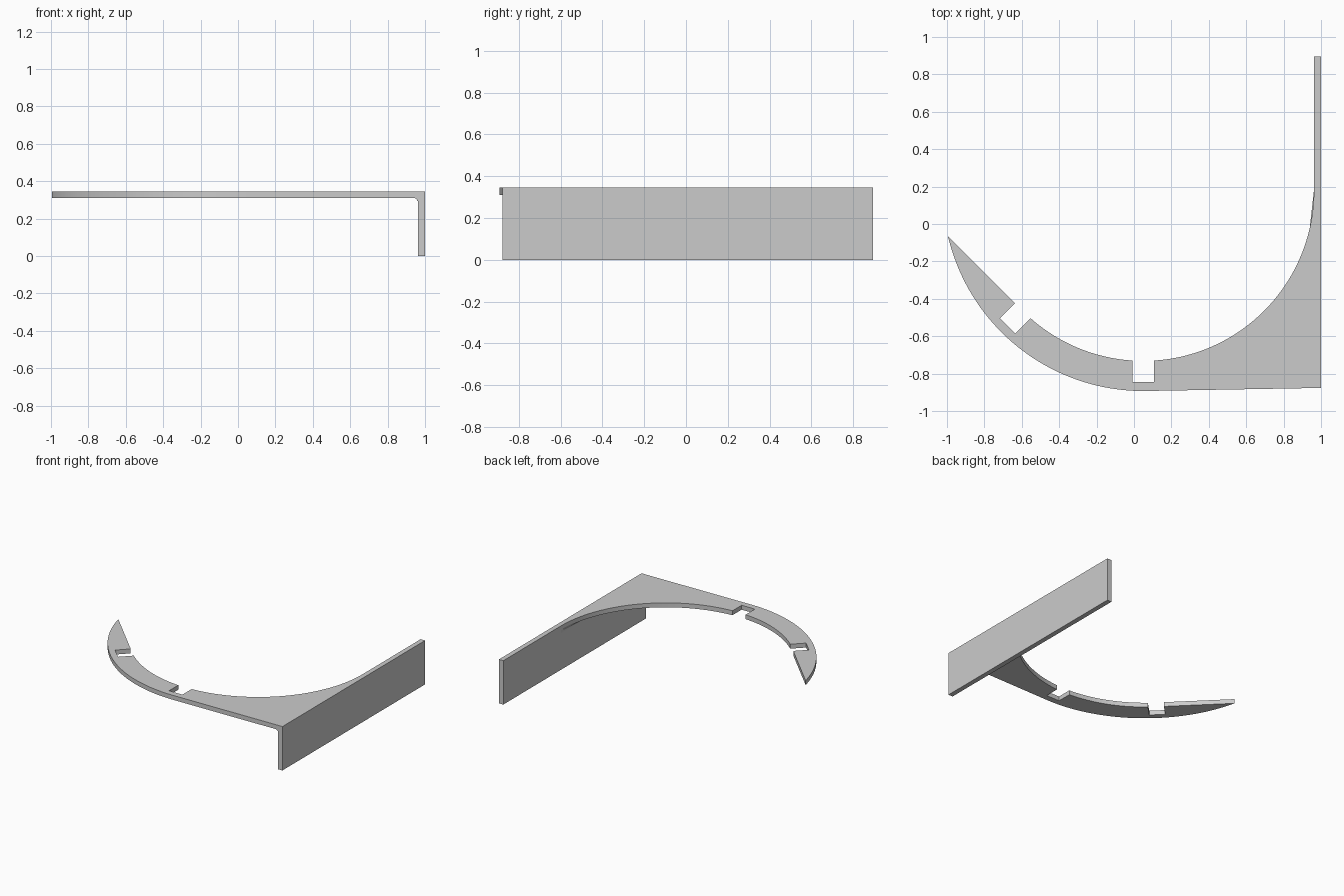
import bpy, bmesh
from math import cos, sin, pi, sqrt, asin
from mathutils import Vector

cube = bpy.data.objects.get("Cube")
if cube:
    bpy.data.objects.remove(cube, do_unlink=True)

grey = bpy.data.materials.new("plain grey")
grey.use_nodes = True
grey.diffuse_color = (0.6, 0.6, 0.6, 1)
grey.node_tree.nodes["Principled BSDF"].inputs["Base Color"].default_value = grey.diffuse_color

CENTRE = Vector((0.05, 0.18))
INNER, OUTER, SLOT_FLOOR = 0.912, 1.073, 1.025
SLOT_HALF = 0.0575
WALL_IN, FRONT, BACK = 0.962, -0.877, 0.895
UNDER, TOP = 0.31, 0.345
DOWN, DIAGONAL = -pi / 2, -3 * pi / 4


def arc(radius, start, end, steps=48):
    angles = [start + (end - start) * i / steps for i in range(steps + 1)]
    return [CENTRE + radius * Vector((cos(a), sin(a))) for a in angles]


def slot_point(angle, out, side):
    """Point measured outwards and sideways from the arc centre."""
    axis = Vector((cos(angle), sin(angle)))
    return CENTRE + axis * out + Vector((axis.y, -axis.x)) * side


def prism(name, lower, upper):
    """Solid between two matching outlines."""
    bm = bmesh.new()
    a = [bm.verts.new(p) for p in lower]
    b = [bm.verts.new(p) for p in upper]
    bm.faces.new(a)
    bm.faces.new(b)
    for i in range(len(a)):
        j = (i + 1) % len(a)
        bm.faces.new((a[i], a[j], b[j], b[i]))
    bmesh.ops.recalc_face_normals(bm, faces=bm.faces)
    mesh = bpy.data.meshes.new(name)
    bm.to_mesh(mesh)
    bm.free()
    mesh.materials.append(grey)
    obj = bpy.data.objects.new(name, mesh)
    bpy.context.collection.objects.link(obj)
    bpy.ops.object.select_all(action='DESELECT')
    obj.select_set(True)
    bpy.context.view_layer.objects.active = obj
    bpy.ops.object.shade_smooth_by_angle(angle=pi / 6)
    return obj


# Curved arm with two square slots and a straight-cut tip
gap = asin(SLOT_HALF / INNER)
mouth = sqrt(INNER ** 2 - SLOT_HALF ** 2)
tip = sqrt(OUTER ** 2 - INNER ** 2)
tip_angle = DIAGONAL - asin(tip / OUTER)


def slot(angle, last_out):
    return [slot_point(angle, SLOT_FLOOR, -SLOT_HALF),
            slot_point(angle, SLOT_FLOOR, SLOT_HALF),
            slot_point(angle, last_out, SLOT_HALF)]


outline = arc(INNER, 0, DOWN + gap)
outline += slot(DOWN, mouth)
outline += arc(INNER, DOWN - gap, DIAGONAL + gap, 24)[1:]
outline += slot(DIAGONAL, INNER)
outline += arc(OUTER, tip_angle, DOWN)
outline.append(Vector((WALL_IN, FRONT)))
prism("curved_arm", [(p.x, p.y, UNDER) for p in outline],
      [(p.x, p.y, TOP) for p in outline])

# Upright wall along the side
wall = [(WALL_IN, FRONT), (1, FRONT), (1, BACK), (WALL_IN, BACK)]
prism("side_wall", [(x, y, 0) for x, y in wall], [(x, y, TOP) for x, y in wall])

# Rounded fillet under the arm, trimmed to the inner curve
R = 0.022
section = [(WALL_IN, UNDER)]
for i in range(9):
    a = i / 8 * pi / 2
    section.append((WALL_IN - R + R * cos(a), UNDER - R + R * sin(a)))


def curve_y(x):
    return CENTRE.y - sqrt(max(0, INNER ** 2 - (x - CENTRE.x) ** 2))


prism("corner_fillet", [(x, FRONT, z) for x, z in section],
      [(x, curve_y(x), z) for x, z in section])
